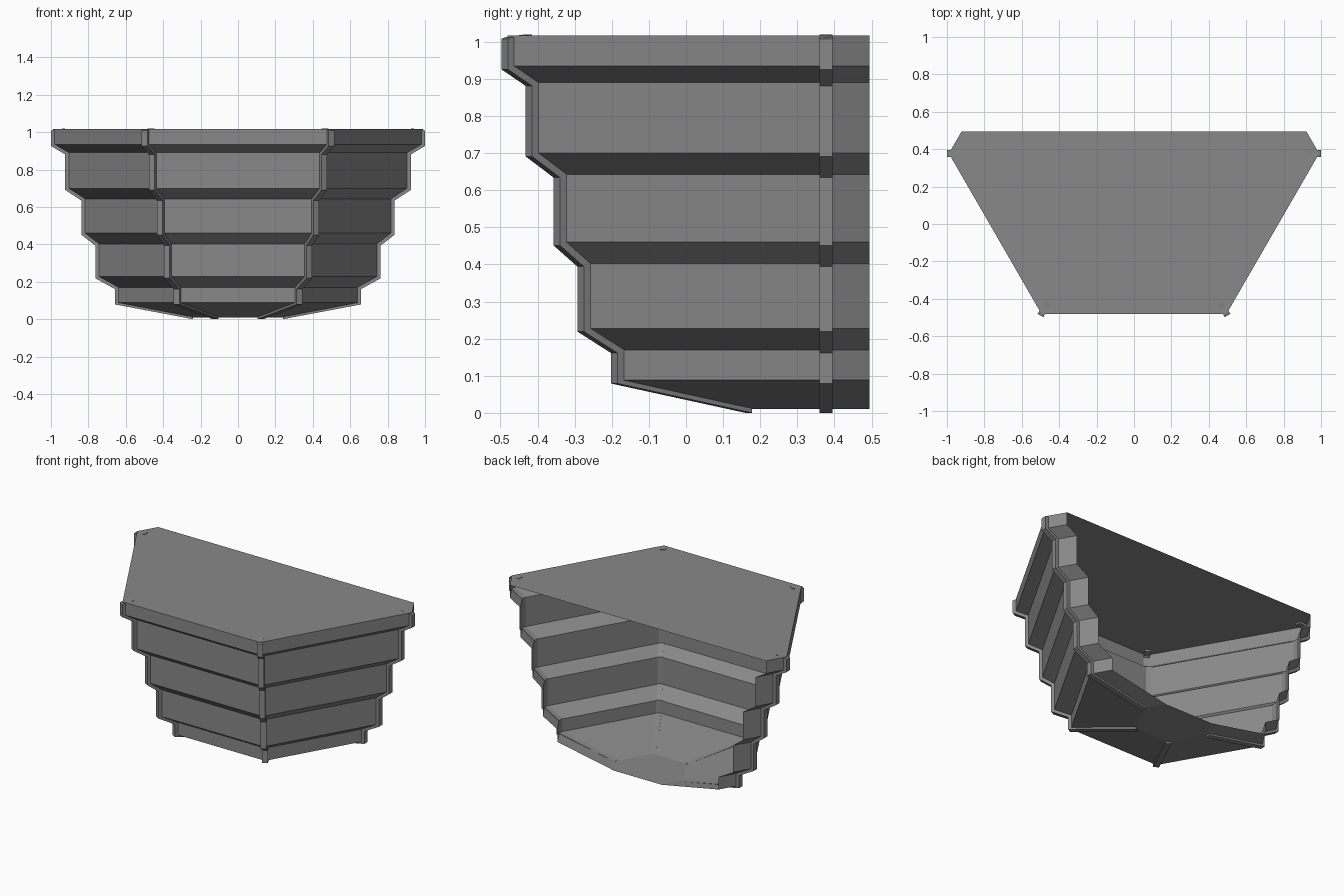
import bpy, bmesh, math
from mathutils import Vector

cube = bpy.data.objects.get("Cube")
if cube:
    bpy.data.objects.remove(cube, do_unlink=True)

CENTRE_Y = 0.377   # hexagon centre
BACK = 0.118       # open back edge, measured from the hexagon centre
RIB_HALF = 0.0175

grey = bpy.data.materials.new("stone_grey")
grey.use_nodes = True
colour = (0.25, 0.25, 0.25, 1)
grey.diffuse_color = colour
grey.node_tree.nodes["Principled BSDF"].inputs["Base Color"].default_value = colour

# Stepped tiers: radius, top of wall, bottom of wall
TIERS = [(0.99, 1.017, 0.935), (0.914, 0.89, 0.70), (0.827, 0.643, 0.46),
         (0.753, 0.403, 0.228), (0.648, 0.17, 0.088)]
FLOOR = (0.24, 0.01)
profile = [(r, z) for r, top, low in TIERS for z in (top, low)] + [FLOOR]


def finish(bm, name):
    mesh = bpy.data.meshes.new(name)
    bm.to_mesh(mesh)
    bm.free()
    mesh.materials.append(grey)
    obj = bpy.data.objects.new(name, mesh)
    bpy.context.collection.objects.link(obj)
    return obj


def outline(r, z):
    """Hexagon of radius r, cut off behind its centre."""
    x = r - BACK * math.tan(math.radians(30))
    pts = [(-x, BACK)]
    pts += [(r * math.cos(math.radians(a)), r * math.sin(math.radians(a)))
            for a in (180, 240, 300, 360)]
    pts.append((x, BACK))
    return [Vector((px, py + CENTRE_Y, z)) for px, py in pts]


# Thin stepped shell, open at the back
bm = bmesh.new()
rings = [[bm.verts.new(p) for p in outline(r, z)] for r, z in profile]
for upper, lower in zip(rings, rings[1:]):
    for i in range(len(upper) - 1):
        bm.faces.new((lower[i], lower[i + 1], upper[i + 1], upper[i]))
bm.faces.new(rings[0])
bm.faces.new(rings[-1][::-1])
finish(bm, "stepped_shell")

# Rib section: follows the tiers just outside the shell
outer = [(0.925, 1.02), (0.985, 1.013)]
outer += [(r + 0.01, z - 0.009) for r, z in profile[:-1]] + [(FLOOR[0], 0)]
inner = [(r - 0.02, z + 0.012) for r, z in outer]
inner[:3] = [(0.925, 1.005), (0.97, 1.0), (0.979, 0.995)]
inner[-1] = (FLOOR[0], 0.012)


def make_rib(name, angle):
    bm = bmesh.new()
    a = math.radians(angle)
    out = Vector((math.cos(a), math.sin(a), 0))
    side = Vector((-math.sin(a), math.cos(a), 0))
    base = Vector((0, CENTRE_Y, 0))
    loops = []
    for (ro, zo), (ri, zi) in zip(outer, inner):
        corners = ((ro, zo, -1), (ro, zo, 1), (ri, zi, 1), (ri, zi, -1))
        loops.append([bm.verts.new(base + out * r + side * s * RIB_HALF + Vector((0, 0, z)))
                      for r, z, s in corners])
    for p, q in zip(loops, loops[1:]):
        for i in range(4):
            j = (i + 1) % 4
            bm.faces.new((p[i], p[j], q[j], q[i]))
    bm.faces.new(loops[0])
    bm.faces.new(loops[-1])
    bmesh.ops.recalc_face_normals(bm, faces=bm.faces[:])
    finish(bm, name)


for label, angle in (("right_rear_rib", 180), ("right_front_rib", 240),
                     ("left_front_rib", 300), ("left_rear_rib", 0)):
    make_rib(label, angle)
